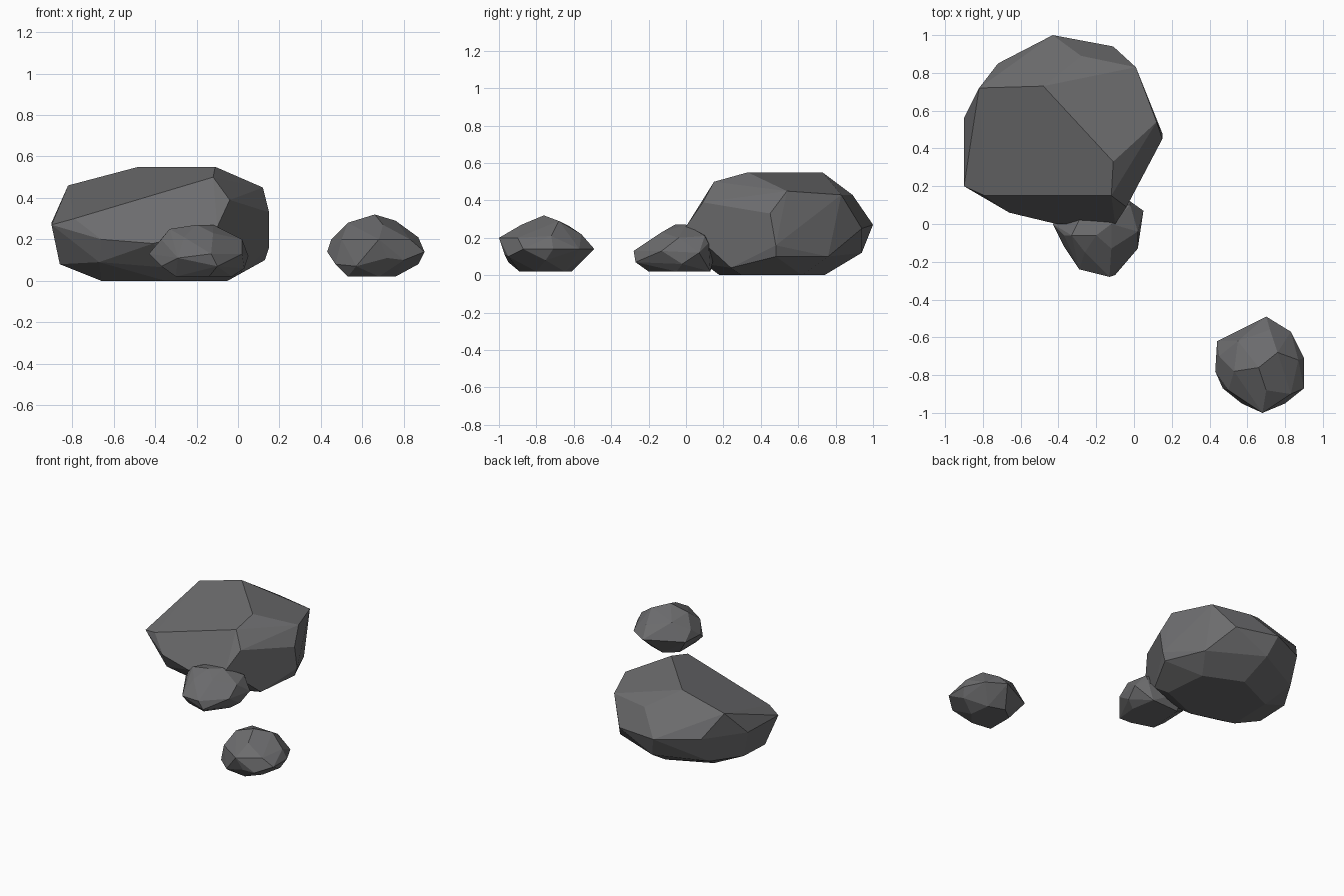
import bpy
import bmesh
import math

default_cube = bpy.data.objects.get("Cube")
if default_cube:
    bpy.data.objects.remove(default_cube, do_unlink=True)


def make_material(name, colour):
    material = bpy.data.materials.new(name)
    material.use_nodes = True
    material.diffuse_color = colour
    shader = material.node_tree.nodes["Principled BSDF"]
    shader.inputs["Base Color"].default_value = colour
    shader.inputs["Roughness"].default_value = 0.9
    return material


def make_rock(name, material, *sections):
    """Wrap a faceted skin around a stack of rough cross-sections."""
    bm = bmesh.new()
    for section in sections:
        for corner in section:
            bm.verts.new(corner)
    hull = bmesh.ops.convex_hull(bm, input=bm.verts)
    loose = {g for key in ("geom_interior", "geom_unused") for g in hull[key]
             if isinstance(g, bmesh.types.BMVert)}
    bmesh.ops.delete(bm, geom=list(loose), context="VERTS")
    # Merge nearly level triangles into broad chiselled facets
    bmesh.ops.dissolve_limit(bm, angle_limit=math.radians(4),
                             verts=bm.verts, edges=bm.edges)
    bmesh.ops.recalc_face_normals(bm, faces=bm.faces)
    mesh = bpy.data.meshes.new(name)
    bm.to_mesh(mesh)
    bm.free()
    mesh.materials.append(material)
    rock = bpy.data.objects.new(name, mesh)
    bpy.context.collection.objects.link(rock)
    return rock


stone = make_material("grey stone", (0.15, 0.15, 0.155, 1))

# Large boulder with a broad tilted top
boulder_base = [(-.66, .27, 0), (-.35, .18, 0), (-.05, .3, 0),
                (-.08, .62, 0), (-.35, .74, 0), (-.65, .6, 0)]
boulder_foot = [(-.86, .3, .08), (-.67, .12, .09), (-.3, .1, .06),
                (.02, .24, .04), (.13, .48, .1), (.01, .76, .1),
                (-.38, .94, .12), (-.73, .77, .1), (-.86, .55, .09)]
boulder_girdle = [(-.9, .2, .27), (-.66, .06, .2), (-.41, 0, .18),
                  (-.1, 0, .26), (.15, .48, .16), (.15, .45, .33),
                  (-.11, .94, .25), (-.43, 1, .27), (-.72, .85, .29),
                  (-.9, .56, .28)]
boulder_crown = [(-.79, .15, .3), (-.12, .15, .5), (-.04, .09, .39),
                 (-.11, .33, .55), (-.48, .73, .55), (-.82, .72, .46),
                 (.12, .54, .45), (.01, .83, .43), (-.28, .89, .43)]
make_rock("large_boulder", stone, boulder_base, boulder_foot,
          boulder_girdle, boulder_crown)

# Small rock leaning against the boulder
leaning_base = [(-.3, -.15, .02), (-.14, -.2, .02), (-.03, -.05, .02),
                (-.06, .13, .02), (-.28, .12, .02)]
leaning_girdle = [(-.43, 0, .13), (-.37, -.12, .07), (-.29, -.24, .11),
                  (-.13, -.28, .13), (-.1, -.27, .07), (.02, -.13, .13),
                  (.03, -.02, .06), (.05, .07, .12), (-.02, .12, .17),
                  (-.28, .16, .14)]
leaning_crown = [(-.37, -.06, .2), (-.33, -.06, .25), (-.26, -.15, .21),
                 (-.12, -.13, .23), (-.2, -.06, .27), (-.12, 0, .27),
                 (.02, -.04, .2), (-.02, .1, .21), (-.25, .1, .24)]
make_rock("leaning_rock", stone, leaning_base, leaning_girdle, leaning_crown)

# Small rock standing apart
apart_base = [(.53, -.87, .02), (.68, -.89, .02), (.76, -.8, .02),
              (.74, -.65, .02), (.62, -.61, .02), (.53, -.68, .02)]
apart_girdle = [(.43, -.78, .14), (.47, -.87, .08), (.57, -.95, .07),
                (.72, -.97, .11), (.8, -.95, .1), (.9, -.87, .14),
                (.87, -.75, .08), (.9, -.71, .14), (.83, -.57, .14),
                (.7, -.49, .14), (.44, -.62, .14)]
apart_crown = [(.45, -.7, .2), (.5, -.88, .2), (.68, -1, .2),
               (.83, -.9, .2), (.87, -.72, .21), (.7, -.88, .27),
               (.53, -.78, .28), (.66, -.76, .32), (.76, -.68, .29),
               (.55, -.62, .26), (.72, -.56, .22)]
make_rock("separate_rock", stone, apart_base, apart_girdle, apart_crown)
